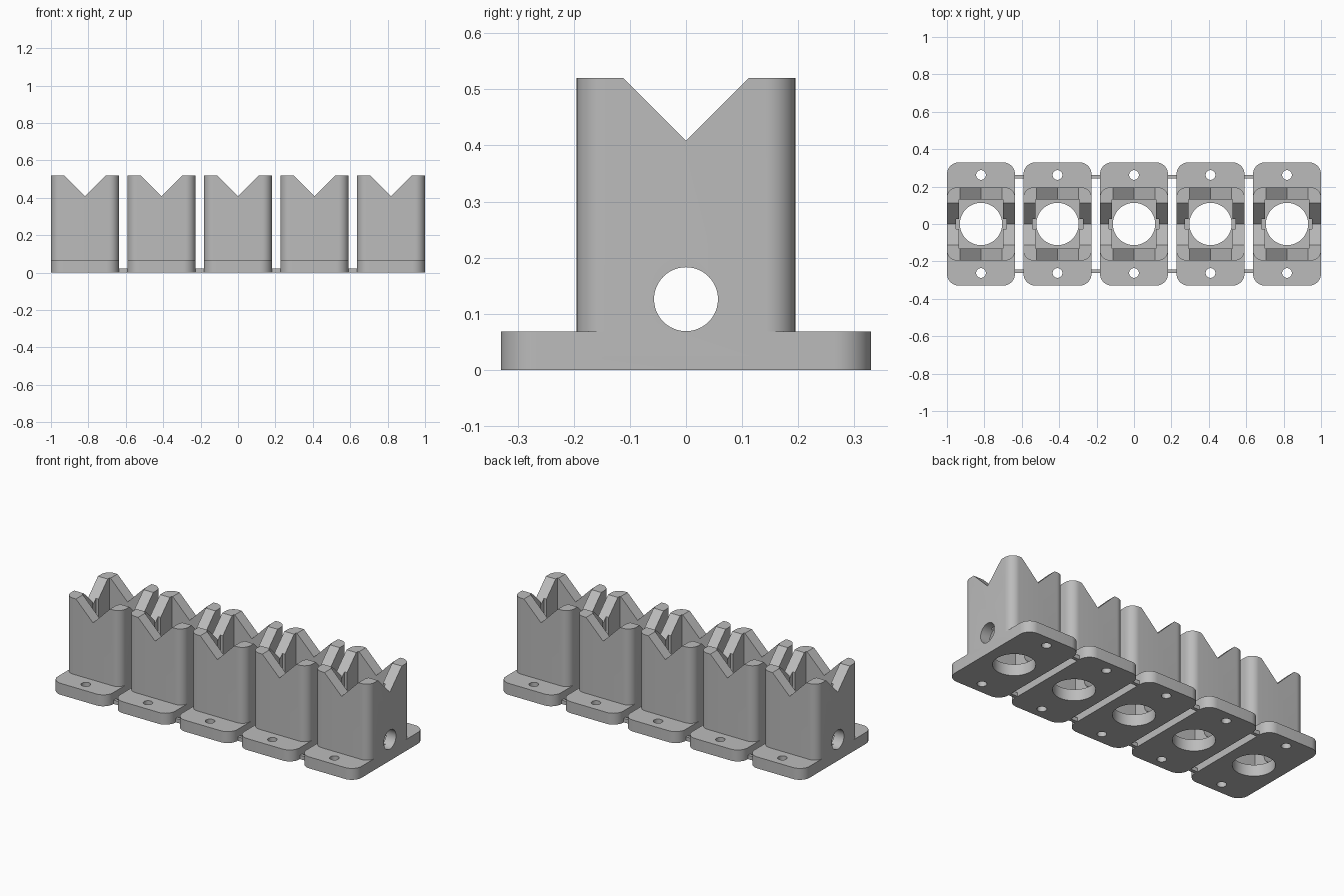
import bpy
from math import cos, sin, pi
from mathutils import Matrix

cube = bpy.data.objects.get("Cube")
if cube:
    bpy.data.objects.remove(cube, do_unlink=True)

import bmesh

PITCH, WIDTH, COUNT = 0.409, 0.364, 5
BASE_H, TOP_H, NOTCH_Z = 0.068, 0.52, 0.408

grey = bpy.data.materials.new("plain grey")
grey.use_nodes = True
colour = (0.5, 0.5, 0.5, 1)
grey.diffuse_color = colour
grey.node_tree.nodes["Principled BSDF"].inputs["Base Color"].default_value = colour


def prism(name, points, low, high, turn=Matrix()):
    """Extrude a flat outline from low to high, then turn it into place."""
    bm = bmesh.new()
    face = bm.faces.new([bm.verts.new((x, y, low)) for x, y in points])
    extruded = bmesh.ops.extrude_face_region(bm, geom=[face])["geom"]
    for v in extruded:
        if isinstance(v, bmesh.types.BMVert):
            v.co.z = high
    bm.transform(turn)
    bmesh.ops.recalc_face_normals(bm, faces=bm.faces)
    mesh = bpy.data.meshes.new(name)
    bm.to_mesh(mesh)
    bm.free()
    mesh.materials.append(grey)
    obj = bpy.data.objects.new(name, mesh)
    bpy.context.collection.objects.link(obj)
    return obj


def circle(r, n, cx=0, cy=0):
    return [(cx + r * cos(2 * pi * i / n), cy + r * sin(2 * pi * i / n)) for i in range(n)]


def rectangle(hx, hy, cx=0, cy=0):
    return [(cx + sx * hx, cy + sy * hy) for sx, sy in ((1, 1), (-1, 1), (-1, -1), (1, -1))]


def rounded(hx, hy, r, n=10):
    points = []
    for q, (cx, cy) in enumerate(rectangle(hx - r, hy - r)):
        for i in range(n + 1):
            a = (q + i / n) * pi / 2
            points.append((cx + r * cos(a), cy + r * sin(a)))
    return points


def combine(body, other, operation):
    """Boolean another solid into the body and discard it."""
    mod = body.modifiers.new("cut", 'BOOLEAN')
    mod.operation, mod.solver, mod.object = operation, 'EXACT', other
    deps = bpy.context.evaluated_depsgraph_get()
    mesh = bpy.data.meshes.new_from_object(body.evaluated_get(deps))
    body.modifiers.clear()
    body.data = mesh
    bpy.data.objects.remove(other, do_unlink=True)


# Mounting foot with the upright housing on it
body = prism("holder_1", rounded(WIDTH / 2, 0.33, 0.065), 0, BASE_H)
combine(body, prism("housing", rounded(WIDTH / 2, 0.195, 0.052), 0.02, TOP_H), 'UNION')

# Inner cavity, floor opening, wall grooves and screw holes
cutters = [prism("cavity", rectangle(0.118, 0.13), BASE_H, 1),
           prism("floor_opening", circle(0.113, 64), -0.1, 0.2),
           prism("grooves", rectangle(0.135, 0.026), BASE_H, 1)]
for side in (-1, 1):
    cutters.append(prism("screw_hole", circle(0.026, 32, 0, side * 0.262), -0.1, 0.2))

# Cross bore and the two V notches
along_y = Matrix.Rotation(pi / 2, 4, 'X')
along_x = Matrix.Rotation(pi / 2, 4, 'Z') @ along_y
vee = [(0, NOTCH_Z), (0.2, NOTCH_Z + 0.2), (-0.2, NOTCH_Z + 0.2)]
cutters += [prism("cross_bore", circle(0.057, 48, 0, 0.126), -0.5, 0.5, along_x),
            prism("notch_x", vee, -0.5, 0.5, along_x),
            prism("notch_y", vee, -0.5, 0.5, along_y)]
for cutter in cutters:
    combine(body, cutter, 'DIFFERENCE')

bpy.ops.object.select_all(action='DESELECT')
body.select_set(True)
bpy.context.view_layer.objects.active = body
bpy.ops.object.shade_smooth_by_angle(angle=pi / 6)

# Row of holders sharing one mesh
start = -PITCH * (COUNT - 1) / 2
body.location.x = start
for i in range(1, COUNT):
    holder = bpy.data.objects.new(f"holder_{i + 1}", body.data)
    holder.location.x = start + i * PITCH
    bpy.context.collection.objects.link(holder)

# Thin links bridging the gaps between feet
for i in range(COUNT - 1):
    x = start + (i + 0.5) * PITCH
    for side, label in ((-1, "front"), (1, "back")):
        link = rectangle((PITCH - WIDTH) / 2 + 0.002, 0.01, x, side * 0.252)
        prism(f"{label}_link_{i + 1}", link, 0, 0.023)
